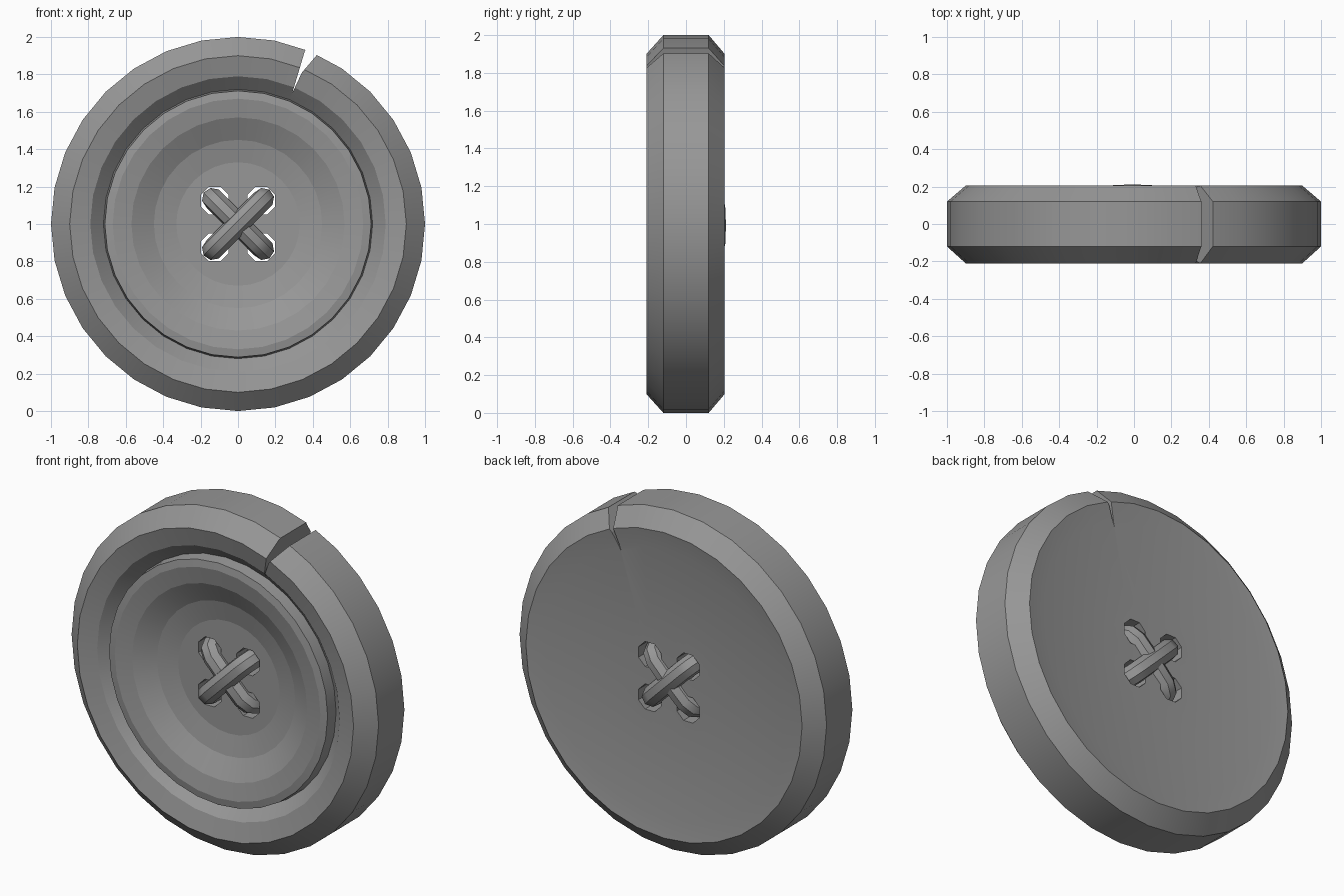
import bpy, bmesh, math

if "Cube" in bpy.data.objects:
    bpy.data.objects.remove(bpy.data.objects["Cube"])

SIDES = 32
grey = bpy.data.materials.new("dark_grey")
grey.diffuse_color = (0.31, 0.31, 0.31, 1)
grey.use_nodes = True
grey.node_tree.nodes["Principled BSDF"].inputs["Base Color"].default_value = grey.diffuse_color


def make_object(name, bm):
    bmesh.ops.recalc_face_normals(bm, faces=bm.faces)
    me = bpy.data.meshes.new(name)
    bm.to_mesh(me)
    bm.free()
    me.materials.append(grey)
    ob = bpy.data.objects.new(name, me)
    bpy.context.collection.objects.link(ob)
    return ob


def select(ob):
    bpy.ops.object.select_all(action='DESELECT')
    ob.select_set(True)
    bpy.context.view_layer.objects.active = ob


def lathe(name, profile):
    # closed solid turned about the y axis; the profile starts and ends on the axis
    bm = bmesh.new()
    rings = []
    for r, y in profile:
        if r == 0:
            rings.append([bm.verts.new((0, y, 1))] * SIDES)
        else:
            rings.append([bm.verts.new((r * math.cos(a), y, 1 + r * math.sin(a)))
                          for a in (2 * math.pi * i / SIDES for i in range(SIDES))])
    for a, b in zip(rings, rings[1:]):
        for i in range(SIDES):
            j = (i + 1) % SIDES
            bm.faces.new(dict.fromkeys((a[i], a[j], b[j], b[i])))
    return make_object(name, bm)


def prism(name, outline):
    # cutter running right through the button along y
    bm = bmesh.new()
    f, k = ([bm.verts.new((x, y, z)) for x, z in outline] for y in (-0.5, 0.5))
    bm.faces.new(f)
    bm.faces.new(k)
    n = len(outline)
    for i in range(n):
        j = (i + 1) % n
        bm.faces.new((f[i], f[j], k[j], k[i]))
    ob = make_object(name, bm)
    ob.hide_render = True
    return ob


def cut(target, cutter):
    mod = target.modifiers.new("cut", 'BOOLEAN')
    mod.operation = 'DIFFERENCE'
    mod.solver = 'EXACT'
    mod.object = cutter
    select(target)
    bpy.ops.object.modifier_apply(modifier=mod.name)
    bpy.data.objects.remove(cutter)


# Button body: dished front with groove and bevelled rim, slightly hollow back
button = lathe("button_body", [
    (0, -0.085), (0.33, -0.085), (0.45, -0.111), (0.57, -0.171), (0.67, -0.19),
    (0.712, -0.183), (0.72, -0.115), (0.79, -0.182), (0.90, -0.21), (1.0, -0.12),
    (1.0, 0.12), (0.90, 0.205), (0.79, 0.187), (0.33, 0.16), (0, 0.155)])

# Four thread holes
for sx in (-1, 1):
    for sz in (-1, 1):
        hole = [(sx * 0.125 + 0.08 * math.cos(math.pi * (k + 0.5) / 4),
                 1 + sz * 0.125 + 0.08 * math.sin(math.pi * (k + 0.5) / 4))
                for k in range(8)]
        cut(button, prism("hole_cutter", hole))

# Crack in the rim
cut(button, prism("crack_cutter", [
    (0.29, 1.70), (0.342, 1.81), (0.41, 1.89), (0.48, 1.97), (0.40, 2.03), (0.356, 1.92)]))
select(button)
bpy.ops.object.shade_smooth_by_angle(angle=math.radians(11.5))


# Thread loops crossing on the front and back
def thread(name, slope, front, back):
    half = [(0.0, front), (0.135, front + 0.003), (0.175, front + 0.02), (0.193, front + 0.06),
            (0.193, back - 0.06), (0.175, back - 0.02), (0.135, back - 0.003), (0.0, back)]
    loop = half + [(-d, y) for d, y in half[-2:0:-1]]
    cu = bpy.data.curves.new(name, 'CURVE')
    cu.dimensions = '3D'
    cu.bevel_depth = 0.058
    cu.bevel_resolution = 2
    sp = cu.splines.new('POLY')
    sp.points.add(len(loop) - 1)
    s = math.sqrt(0.5)
    for p, (d, y) in zip(sp.points, loop):
        p.co = (d * s, y, 1 + slope * d * s, 1)
    sp.use_cyclic_u = True
    cu.materials.append(grey)
    ob = bpy.data.objects.new(name, cu)
    bpy.context.collection.objects.link(ob)
    select(ob)
    bpy.ops.object.convert(target='MESH')
    bpy.ops.object.shade_smooth_by_angle(angle=math.radians(40))


thread("thread_rising", 1, -0.12, 0.14)
thread("thread_falling", -1, -0.092, 0.155)
